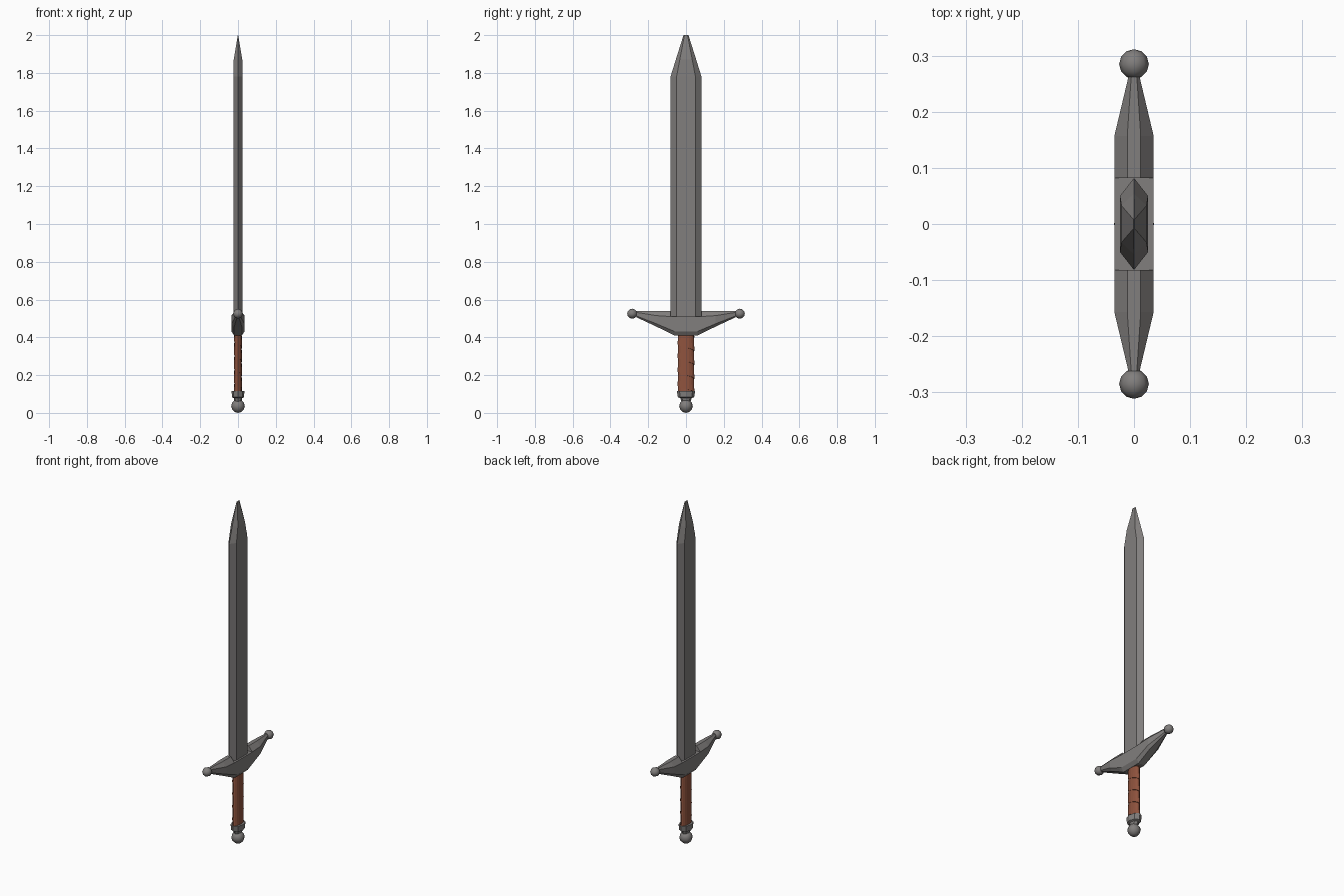
import bpy, bmesh, math

if "Cube" in bpy.data.objects:
    bpy.data.objects.remove(bpy.data.objects["Cube"])

def material(name, rgb):
    m = bpy.data.materials.new(name)
    m.diffuse_color = (*rgb, 1)
    m.use_nodes = True
    m.node_tree.nodes["Principled BSDF"].inputs["Base Color"].default_value = m.diffuse_color
    return m

STEEL = material("grey steel", (0.22, 0.21, 0.205))
LEATHER = material("brown leather", (0.27, 0.085, 0.047))

def loft(name, rings, mat, smooth=False):
    """Skin a list of equal-length point rings and cap both ends."""
    bm = bmesh.new()
    rows = [[bm.verts.new(p) for p in r] for r in rings]
    n = len(rows[0])
    for a, b in zip(rows, rows[1:]):
        for i in range(n):
            j = (i + 1) % n
            bm.faces.new((a[i], a[j], b[j], b[i]))
    bm.faces.new(rows[0][::-1])
    bm.faces.new(rows[-1])
    bmesh.ops.remove_doubles(bm, verts=bm.verts, dist=1e-5)
    bmesh.ops.dissolve_degenerate(bm, edges=bm.edges, dist=1e-5)
    bmesh.ops.recalc_face_normals(bm, faces=bm.faces)
    return finish(name, bm, mat, smooth)

def finish(name, bm, mat, smooth=False):
    me = bpy.data.meshes.new(name)
    bm.to_mesh(me)
    bm.free()
    me.materials.append(mat)
    ob = bpy.data.objects.new(name, me)
    bpy.context.collection.objects.link(ob)
    if smooth:
        me.shade_smooth()
    return ob

def ellipse(z, rx, ry, n):
    return [(rx * math.cos(2 * math.pi * i / n), ry * math.sin(2 * math.pi * i / n), z)
            for i in range(n)]

# blade: six-sided section narrowing to a short chisel tip
def blade_ring(z, x, y_flat, y_edge):
    return [(0, -y_edge, z), (x, -y_flat, z), (x, y_flat, z),
            (0, y_edge, z), (-x, y_flat, z), (-x, -y_flat, z)]

loft("blade", [blade_ring(0.48, 0.025, 0.05, 0.082),
               blade_ring(1.78, 0.025, 0.05, 0.082),
               blade_ring(1.87, 0.0225, 0.033, 0.054),
               blade_ring(2.0, 0.0008, 0.008, 0.013)], STEEL)

# guard: eight-sided arms with a slot step beside the blade
def guard_ring(y, w, f, g, top, s_top, s_low, low):
    return [(-f, y, top), (f, y, top), (w, y, s_top), (w, y, s_low),
            (g, y, low), (-g, y, low), (-w, y, s_low), (-w, y, s_top)]

half = [(0.062, 0.035, 0.012, 0.02, 0.51, 0.51, 0.432, 0.41),
        (0.082, 0.035, 0.012, 0.02, 0.51, 0.51, 0.440, 0.42),
        (0.082, 0.035, 0.012, 0.02, 0.54, 0.51, 0.440, 0.42),
        (0.157, 0.035, 0.012, 0.02, 0.54, 0.515, 0.472, 0.457),
        (0.262, 0.010, 0.005, 0.005, 0.54, 0.532, 0.513, 0.506)]
rings = [guard_ring(-h[0], *h[1:]) for h in reversed(half)]
rings += [guard_ring(*h) for h in half]
loft("cross_guard", rings, STEEL)

# low-poly balls: guard ends and pommel
def ball(name, loc, r, along_y):
    bm = bmesh.new()
    bmesh.ops.create_uvsphere(bm, u_segments=8, v_segments=6, radius=r)
    for v in bm.verts:
        x, y, z = v.co
        v.co = (x, z, -y) if along_y else (x, y, z)
        v.co.x += loc[0]
        v.co.y += loc[1]
        v.co.z += loc[2]
    return finish(name, bm, STEEL, True)

for side, s in (("left", -1), ("right", 1)):
    ball("guard_ball_" + side, (0, s * 0.285, 0.525), 0.0265, True)
ball("pommel_ball", (0, 0, 0.036), 0.036, False)

# pommel collar flaring up around the grip
loft("pommel_collar", [ellipse(0.055, 0.018, 0.022, 8), ellipse(0.078, 0.022, 0.03, 8),
                       ellipse(0.083, 0.032, 0.043, 8), ellipse(0.117, 0.034, 0.049, 8)], STEEL)

# grip: core plus an overlapping helical leather band
RX, RY, PITCH, TOP, LOW, N = 0.021, 0.044, 0.0735, 0.42, 0.10, 16
loft("grip_core", [ellipse(LOW, RX * .88, RY * .88, N), ellipse(TOP, RX * .88, RY * .88, N)], LEATHER)
bm = bmesh.new()
prev = None
for k in range(-N, int((TOP - LOW) / PITCH * N) + 1):
    a = 2 * math.pi * k / N
    row = []
    for drop, r in ((0, 0.93), (1, 1.02), (1, 0.87)):
        z = min(TOP, max(LOW, TOP - PITCH * (k / N + drop)))
        row.append(bm.verts.new((RX * r * math.cos(a), RY * r * math.sin(a), z)))
    if prev:
        for i in range(2):
            bm.faces.new((prev[i], prev[i + 1], row[i + 1], row[i]))
    prev = row
finish("grip_wrap", bm, LEATHER)
